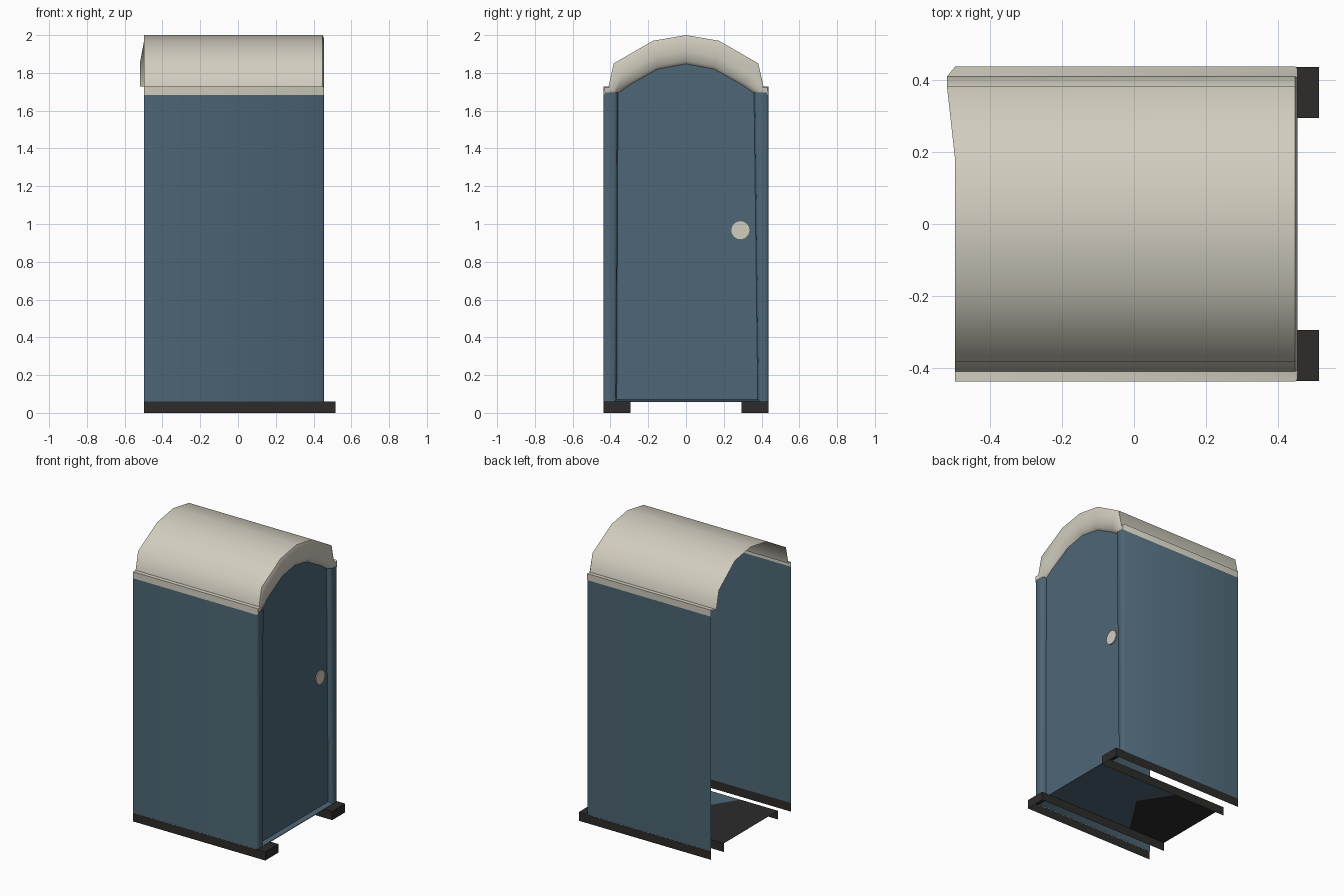
import bpy, math

if "Cube" in bpy.data.objects:
    bpy.data.objects.remove(bpy.data.objects["Cube"])


def material(name, rgb):
    m = bpy.data.materials.new(name)
    m.diffuse_color = (*rgb, 1)
    m.use_nodes = True
    m.node_tree.nodes["Principled BSDF"].inputs["Base Color"].default_value = m.diffuse_color
    return m


BLUE = material("slate_blue", (0.075, 0.135, 0.18))
CREAM = material("warm_grey", (0.64, 0.61, 0.52))
BLACK = material("soft_black", (0.026, 0.025, 0.024))


def build(name, verts, faces, mats, angle=50):
    me = bpy.data.meshes.new(name)
    me.from_pydata(verts, [], faces)
    for m in mats:
        me.materials.append(m)
    ob = bpy.data.objects.new(name, me)
    bpy.context.collection.objects.link(ob)
    bpy.ops.object.select_all(action='DESELECT')
    ob.select_set(True)
    bpy.context.view_layer.objects.active = ob
    bpy.ops.object.shade_smooth_by_angle(angle=math.radians(angle))
    return ob


def loft(name, rings, mat, angle=50):
    """Skin open rings that share a point count."""
    n = len(rings[0])
    verts = [p for r in rings for p in r]
    faces = [(i * n + j, i * n + j + 1, (i + 1) * n + j + 1, (i + 1) * n + j)
             for i in range(len(rings) - 1) for j in range(n - 1)]
    return build(name, verts, faces, [mat], angle)


def mirrored(half):
    """Half profile (edge to centre, +y) completed on the -y side."""
    return half + [(-y, z) for y, z in reversed(half[:-1])]


FRONT, BACK, DOOR = 0.455, -0.497, 0.425

# side walls with front posts and door reveals
for side, label in ((1, "right"), (-1, "left")):
    foot = 0.385 if side > 0 else 0.372
    rings = []
    for z, jamb in ((0.06, foot), (1.695, 0.365)):
        path = [(BACK, 0.436), (FRONT - 0.008, 0.436), (FRONT, 0.428),
                (FRONT, jamb + 0.008), (FRONT - 0.008, jamb), (DOOR, jamb - 0.005)]
        ring = [(x, side * y, z) for x, y in path]
        rings.append(ring if side > 0 else ring[::-1])
    loft(label + "_wall", rings[::-1], BLUE)

# recessed door with arched top
arch = [(0.38, 1.69), (0.30, 1.74), (0.15, 1.825), (0, 1.853)]
outline = [(-0.38, 0.06), (0.385, 0.06)] + mirrored(arch)
build("door", [(DOOR, y, z) for y, z in outline], [tuple(range(len(outline)))], [BLUE])

# door sill
loft("door_sill", [[(DOOR, -0.39, 0.072), (FRONT, -0.39, 0.062), (FRONT, -0.39, 0.058)],
                   [(DOOR, 0.39, 0.072), (FRONT, 0.39, 0.062), (FRONT, 0.39, 0.058)]], BLUE)

# round door latch plate
bpy.ops.mesh.primitive_cylinder_add(vertices=16, radius=0.048, depth=0.008,
                                    location=(DOOR + 0.003, 0.288, 0.967),
                                    rotation=(0, math.pi / 2, 0))
latch = bpy.context.object
latch.name = "door_latch"
latch.data.materials.append(CREAM)

# arched roof shell, its rolled front edge returning to the door
outer = mirrored([(0.438, 1.683), (0.438, 1.728), (0.41, 1.728), (0.383, 1.85),
                  (0.175, 1.97), (0, 2.0)])
inner = mirrored([(0.405, 1.68), (0.385, 1.683), (0.367, 1.687), (0.30, 1.735),
                  (0.15, 1.82), (0, 1.848)])


def blend(t, x):
    return [(x, a + (c - a) * t, b + (d - b) * t)
            for (a, b), (c, d) in zip(outer, inner)]


# the rear edge flares slightly at one shoulder
rear = [(-0.52 if i in (2, 3) else BACK, y, z) for i, (y, z) in enumerate(outer)]
loft("roof", [rear, blend(0, 0.448), blend(0.12, FRONT), blend(0.55, FRONT - 0.002),
              blend(0.88, FRONT - 0.01), blend(1, DOOR)], CREAM)

# floor: blue at the front, black at the open back
w, mid = 0.295, -0.21
pts = [(FRONT, -w), (FRONT, w), (mid, w), (BACK, w), (BACK, -w), (mid, -w), (-0.02, 0)]
floor = build("floor", [(x, y, 0.06) for x, y in pts],
              [(0, 6, 1), (1, 6, 2), (5, 6, 0), (2, 6, 5, 4, 3)], [BLUE, BLACK])
for p in floor.data.polygons:
    p.material_index = int(p.center.x < -0.25)

# open skid channels: two sides, a front cap and a short front top
for side, label in ((1, "right"), (-1, "left")):
    a, b, tip = 0.437 * side, w * side, 0.515
    plan = [(BACK, a), (tip, a), (tip, b), (BACK, b)]
    verts = [(x, y, z) for z in (0, 0.06) for x, y in plan]
    verts += [(DOOR, a, 0.06), (DOOR, b, 0.06)]
    faces = [(0, 1, 5, 8, 4), (1, 2, 6, 5), (2, 3, 7, 9, 6), (8, 5, 6, 9)]
    if side > 0:
        faces = [f[::-1] for f in faces]
    build(label + "_skid", verts, faces, [BLACK], 30)
